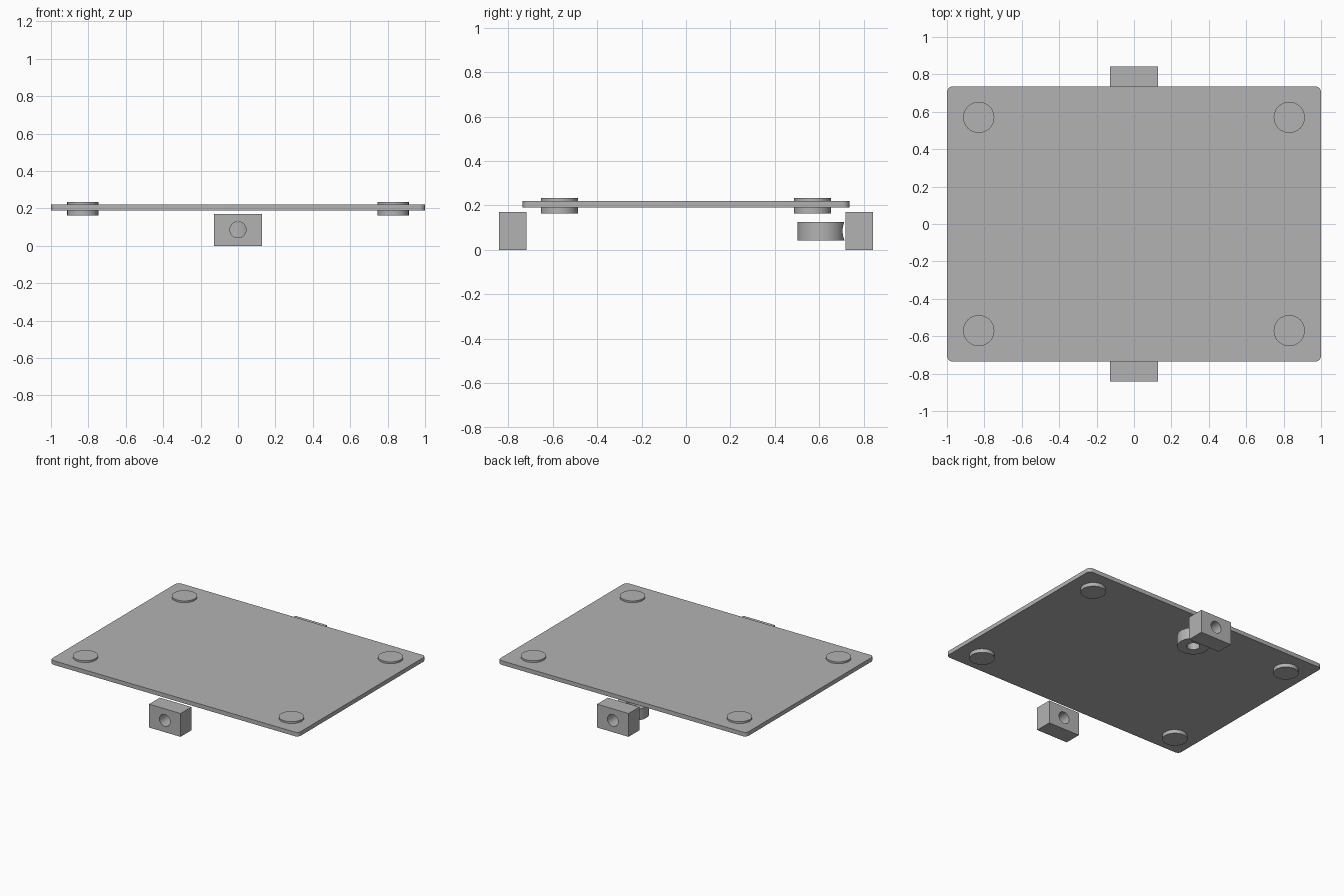
import bpy
import math

if "Cube" in bpy.data.objects:
    bpy.data.objects.remove(bpy.data.objects["Cube"])

grey = bpy.data.materials.new("light grey")
grey.diffuse_color = (0.45, 0.45, 0.45, 1)
grey.use_nodes = True
grey.node_tree.nodes["Principled BSDF"].inputs["Base Color"].default_value = grey.diffuse_color


def finish(obj, name):
    obj.name = name
    obj.data.materials.clear()
    obj.data.materials.append(grey)
    return obj


def box(name, size, center):
    bpy.ops.mesh.primitive_cube_add(size=1, location=center)
    obj = bpy.context.object
    obj.scale = size
    bpy.ops.object.transform_apply(location=False, rotation=False, scale=True)
    return finish(obj, name)


def cylinder(name, radius, depth, center, along_y=False):
    rot = (math.pi / 2, 0, 0) if along_y else (0, 0, 0)
    bpy.ops.mesh.primitive_cylinder_add(vertices=64, radius=radius, depth=depth,
                                        location=center, rotation=rot)
    obj = finish(bpy.context.object, name)
    bpy.ops.object.shade_smooth_by_angle(angle=math.radians(30))
    return obj


def cut(obj, cutter):
    mod = obj.modifiers.new("hole", 'BOOLEAN')
    mod.operation = 'DIFFERENCE'
    mod.solver = 'EXACT'
    mod.object = cutter
    bpy.context.view_layer.objects.active = obj
    bpy.ops.object.modifier_apply(modifier=mod.name)


def smooth(obj):
    bpy.ops.object.select_all(action='DESELECT')
    obj.select_set(True)
    bpy.context.view_layer.objects.active = obj
    bpy.ops.object.shade_smooth_by_angle(angle=math.radians(30))


# Plate with rounded vertical corners
r, px, py, bottom, top = 0.03, 1.0, 0.735, 0.19, 0.22
outline = []
for i, (sx, sy) in enumerate([(1, 1), (-1, 1), (-1, -1), (1, -1)]):
    for k in range(9):
        a = math.pi / 2 * (i + k / 8)
        outline.append((sx * (px - r) + r * math.cos(a), sy * (py - r) + r * math.sin(a)))
n = len(outline)
verts = [(x, y, z) for z in (bottom, top) for x, y in outline]
faces = [tuple(reversed(range(n))), tuple(range(n, 2 * n))]
faces += [(i, (i + 1) % n, n + (i + 1) % n, n + i) for i in range(n)]
mesh = bpy.data.meshes.new("plate")
mesh.from_pydata(verts, [], faces)
plate = bpy.data.objects.new("plate", mesh)
bpy.context.collection.objects.link(plate)
finish(plate, "plate")
smooth(plate)

# Round pads through the corners
for sx in (-1, 1):
    for sy in (-1, 1):
        side = ("left" if sx < 0 else "right") + ("_front" if sy < 0 else "_back")
        cylinder("pad_" + side, 0.083, 0.07, (sx * 0.83, sy * 0.57, 0.198))

# Mounting blocks with a bored hole
blocks = {}
for sy, side in ((-1, "front"), (1, "back")):
    blocks[side] = box("block_" + side, (0.254, 0.124, 0.17), (0, sy * 0.78, 0.085))
    cutter = cylinder("bore_cutter", 0.043, 0.4, (0, sy * 0.80, 0.086), along_y=True)
    cut(blocks[side], cutter)
    smooth(blocks[side])
    bpy.data.objects.remove(cutter)

# Ring beside the back block, with a vertical hole and a cross bore
ring = cylinder("ring", 0.106, 0.082, (0, 0.608, 0.084))
for cutter in (cylinder("ring_cutter", 0.043, 0.3, (0, 0.608, 0.084)),
               cylinder("cross_cutter", 0.043, 0.2, (0, 0.71, 0.086), along_y=True)):
    cut(ring, cutter)
    bpy.data.objects.remove(cutter)
smooth(ring)
